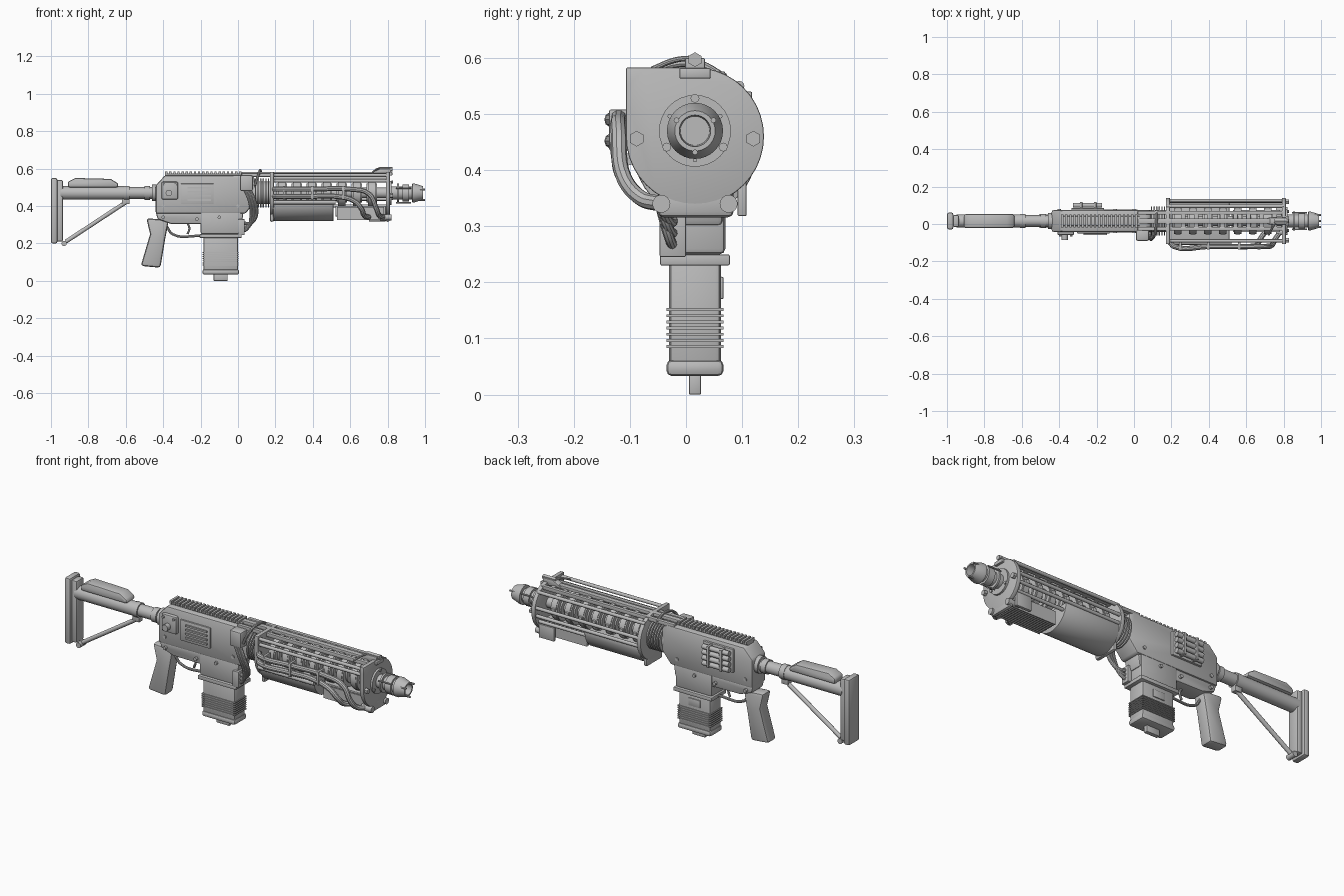
import bpy, bmesh, math
from mathutils import Vector

if "Cube" in bpy.data.objects:
    bpy.data.objects.remove(bpy.data.objects["Cube"])

metal = bpy.data.materials.new("plain grey metal")
metal.use_nodes = True
grey = (.5, .5, .5, 1)
metal.diffuse_color = grey
metal.node_tree.nodes["Principled BSDF"].inputs["Base Color"].default_value = grey

middle, bore = .016, .47      # sideways centre and bore height
soft, fine = .01, .003        # edge roundings
parts = []


def finish(name, bm, bevel=None):
    bmesh.ops.recalc_face_normals(bm, faces=bm.faces)
    if bevel:
        sharp = [edge for edge in bm.edges if edge.calc_face_angle(0) > .6]
        bmesh.ops.bevel(bm, geom=sharp, offset=bevel, segments=2,
                        profile=.5, affect='EDGES', clamp_overlap=True)
    mesh = bpy.data.meshes.new(name)
    bm.to_mesh(mesh)
    bm.free()
    mesh.materials.append(metal)
    obj = bpy.data.objects.new(name, mesh)
    bpy.context.collection.objects.link(obj)
    parts.append(obj)


def loft(bm, rings):
    """Skin a row of equal rings of points and cap both ends."""
    rows = [[bm.verts.new(point) for point in ring] for ring in rings]
    for near, far in zip(rows, rows[1:]):
        for k in range(len(near)):
            bm.faces.new((near[k - 1], near[k], far[k], far[k - 1]))
    bm.faces.new(rows[0])
    bm.faces.new(rows[-1])


def extrude_across(name, outline, sides, bevel=fine):
    """Extrude an (x, z) outline sideways."""
    bm = bmesh.new()
    loft(bm, [[(x, y, z) for x, z in outline] for y in sides])
    finish(name, bm, bevel)


def extrude_along(name, outline, ends, bevel=fine):
    """Extrude a (y, z) outline along the bore."""
    bm = bmesh.new()
    loft(bm, [[(x, y, z) for y, z in outline] for x in ends])
    finish(name, bm, bevel)


def box(name, xs, ys, zs, bevel=fine):
    left, right = xs
    low, high = zs
    outline = [(left, low), (right, low), (right, high), (left, high)]
    extrude_across(name, outline, ys, bevel)


def lathe(name, profile, sides=32):
    """Turn (x, radius) points about the bore."""
    bm = bmesh.new()
    loft(bm, [[(x, *polar(radius, math.tau * k / sides)) for k in range(sides)]
              for x, radius in profile])
    finish(name, bm)


def rod(name, start, end, radius, sides=16):
    start, end = Vector(start), Vector(end)
    bm = bmesh.new()
    bmesh.ops.create_cone(bm, cap_ends=True, segments=sides, radius1=radius,
                          radius2=radius, depth=(end - start).length)
    turn = (end - start).to_track_quat('Z', 'Y').to_matrix()
    for vert in bm.verts:
        vert.co = turn @ vert.co + (start + end) / 2
    finish(name, bm)


def rod_along(name, xs, y, z, radius, sides=16):
    start, end = xs
    rod(name, (start, y, z), (end, y, z), radius, sides)


def hose(name, points, radius):
    curve = bpy.data.curves.new(name, 'CURVE')
    curve.dimensions = '3D'
    curve.bevel_depth, curve.bevel_resolution = radius, 3
    curve.resolution_u, curve.use_fill_caps = 6, True
    spline = curve.splines.new('BEZIER')
    spline.bezier_points.add(len(points) - 1)
    for knot, point in zip(spline.bezier_points, points):
        knot.co = point
        knot.handle_left_type = knot.handle_right_type = 'AUTO'
    guide = bpy.data.objects.new(name + "_path", curve)
    bpy.context.collection.objects.link(guide)
    graph = bpy.context.evaluated_depsgraph_get()
    mesh = bpy.data.meshes.new_from_object(guide.evaluated_get(graph))
    bpy.data.objects.remove(guide)
    bm = bmesh.new()
    bm.from_mesh(mesh)
    bpy.data.meshes.remove(mesh)
    finish(name, bm)


def polar(radius, angle, height=bore):
    return middle + radius * math.cos(angle), height + radius * math.sin(angle)


def around(half):
    return middle - half, middle + half


def span(start, length):
    return start, start + length


def spread(start, step, count):
    return [start + step * i for i in range(count)]


# Stock: butt pad, buffer tube, cheek rest and strut
box("butt_pad", (-1, -.966), around(.045), (.2, .55), soft)
box("butt_plate", (-.97, -.935), around(.032), (.21, .54), soft)
rod_along("buffer_tube", (-.95, -.6), middle, bore, .036, 24)
rod_along("buffer_neck", (-.6, -.4), middle, bore, .031, 24)
for x, radius in ((-.61, .038), (-.5, .037), (-.46, .044)):
    rod_along("tube_collar", span(x, .03), middle, bore, radius, 24)
extrude_across("cheek_rest", [(-.91, .5), (-.64, .5), (-.64, .52), (-.68, .545),
                              (-.87, .55), (-.91, .53)], around(.037), soft)
rod("stock_strut", (-.92, middle, .21), (-.6, middle, .42), .011)
rod("strut_pivot", (-.93, -.01, .2), (-.93, .04, .2), .014)
box("strut_bracket", (-.62, -.58), around(.015), (.41, .45))

# Receiver
extrude_across("upper_receiver", [(-.44, .36), (.04, .36), (.09, .42), (.09, .55),
                                  (.06, .565), (-.39, .565), (-.44, .51)], around(.058), soft)
extrude_across("lower_receiver", [(-.44, .37), (-.43, .33), (-.36, .305), (.02, .3),
                                  (.03, .37)], around(.05), soft)
box("magazine_well", (-.2, .015), around(.054), (.25, .38), soft)
box("well_lip", (-.205, .02), around(.062), (.23, .25))
extrude_across("pistol_grip", [(-.49, .335), (-.37, .325), (-.39, .22), (-.415, .07),
                               (-.52, .08), (-.47, .25)], around(.036), .015)
hose("trigger_guard", [(-.38, middle, .29), (-.35, middle, .25), (-.2, middle, .24)], .007)
hose("trigger", [(-.27, middle, .31), (-.26, middle, .28), (-.27, middle, .25)], .006)

# Magazine
box("magazine", (-.185, 0), around(.046), (.04, .24), soft)
for z in spread(.083, .011, 7):
    box("magazine_rib", (-.19, .004), around(.051), span(z, .005), None)
box("magazine_base", (-.19, .005), around(.051), (.033, .062), soft)
box("magazine_catch", (-.13, -.055), around(.011), (0, .04))
box("magazine_window", (-.13, -.06), span(.06, .007), (.17, .21))

# Top rail with teeth
box("top_rail", (-.39, .03), around(.026), (.56, .574))
for x in spread(-.39, .022, 19):
    box("rail_tooth", span(x, .012), around(.034), (.57, .586), None)

# Near side panels
box("selector_panel", (-.41, -.32), (-.06, -.03), (.435, .53), soft)
rod("selector_knob", (-.37, -.085, bore), (-.37, -.05, bore), .017)
for x in (-.395, -.335):
    rod("panel_bolt", (x, -.068, .515), (x, -.05, .515), .007, 6)
box("vent_panel", (-.305, -.13), (-.05, -.03), (.41, .52))
for z in spread(.428, .022, 4):
    box("vent_louvre", (-.27, -.145), (-.058, -.045), span(z, .009), None)
box("hose_block", (.01, .08), (-.09, -.03), (.48, .565), soft)
box("hose_socket", (0, .035), (-.047, 0), (.245, .33))
for shift in spread(0, .014, 3):
    hose("feed_hose", [(.035 + shift, -.075, .49), (.06 + shift, -.075, .43),
                       (.07 + shift, -.05, .35), (.05 + shift / 2, -.03, .28 + shift),
                       (.01, -.02, .26 + shift * 2)], .009)

# Far side cell holder and receiver pins
box("cell_tray", (-.335, -.16), (.06, .085), (.42, .545))
for z in spread(.438, .029, 4):
    rod_along("power_cell", (-.325, -.17), .1, z, .013)
for x in (-.29, -.215):
    box("cell_strap", span(x, .014), (.08, .118), (.425, .54))
for x, z in ((-.4, .4), (-.4, .34), (-.1, .34), (0, .4), (-.22, .33)):
    left, right = around(.063)
    rod("receiver_pin", (x, left, z), (x, right, z), .009, 12)

# Bellows between receiver and barrel cage
rod_along("bellows_core", (.08, .18), middle, bore, .06, 32)
for x in spread(.09, .014, 6):
    rod_along("bellows_ring", span(x, .007), middle, bore, .078, 32)
hose("bellows_cable", [(.09, -.085, .51), (.11, -.06, .57), (.12, middle, .59),
                       (.12, .07, .565)], .007)

# Cage end plates: a disc with one square shoulder and a flat chin
plate = []
for k in range(40):
    angle = math.tau * k / 40
    across, up = math.cos(angle), math.sin(angle)
    square = across < 0 < up
    reach = .123 / max(-across, up) if square else .123
    plate.append(polar(reach, angle, .46))
for name, x in (("front_plate", .79), ("rear_plate", .17)):
    extrude_along(name, plate, span(x, .022))
    box(name + "_chin", span(x, .022), (-.05, .085), (.316, .37), soft)

# Barrel core with coil drums
rod_along("barrel_core", (.17, .82), middle, bore, .028, 24)
for x in spread(.235, .08, 7):
    for half, radius in ((.028, .05), (.02, .07), (.013, .073)):
        rod_along("coil_drum", (x - half, x + half), middle, bore, radius, 24)
    box("coil_clip", span(x - .01, .02), (.07, .098), (.455, .485))

# Cage rods and slotted top deck
for y, z in ((-.09, .565), (-.09, .535), (.095, .55), (.125, .48), (.122, .437), (.1, .4)):
    rod_along("cage_rod", (.17, .8), y, z, .009, 12)
for y in (-.035, .05):
    box("deck_strip", (.02, .8), span(y, .02), (.556, .576))
for x in spread(.18, .07, 9):
    box("deck_bridge", span(x, .025), (-.035, .07), (.558, .572))
box("deck_spine", (.02, .8), around(.014), (.565, .583))
extrude_across("sight_base", [(.71, .575), (.815, .575), (.815, .6), (.76, .6)], around(.018))
rod_along("sight_knob", (.75, .825), middle, .597, .013, 6)
hose("sight_cable", [(.76, middle, .6), (.74, -.02, .596), (.72, -.06, .58)], .005)

# Lower handguard and front cooling fins
trough = [polar(.108, math.pi * (1 + k / 16), .428) for k in range(17)]
extrude_along("lower_handguard", trough, (.188, .51))
box("fin_core", (.52, .79), around(.045), (.345, .4))
for y in spread(-.042, .0122, 10):
    box("cooling_fin", (.53, .78), span(y, .006), (.325, .395), None)
box("side_tab", (.7, .79), (.092, .108), (.318, .39))

# Side coolant pipes ending in round caps under the front plate
for bend, z in ((.7, .49), (.62, .452)):
    hose("coolant_pipe", [(.19, -.095, z), (.215, -.12, z), (.4, -.12, z),
                          (bend - .1, -.12, z), (bend, -.12, z - .025),
                          (bend + .04, -.11, .385), (bend + .055, -.08, .35),
                          (bend + .08, -.045, .34)], .014)
rod_along("side_conduit", (.19, .52), -.1, .42, .011, 12)
for x in (.24, .39, .555):
    box("pipe_clamp", span(x, .014), (-.137, -.085), (.435, .508))
for y in around(.06):
    rod_along("pipe_cap", (.76, .822), y, .34, .016)

# Front plate fittings
for y in around(.104):
    rod_along("plate_bolt", (.81, .828), y, .456, .014, 6)
box("plate_latch", (.81, .825), around(.028), (.563, .582))

# Muzzle with flange, hollow bell and prongs
rod_along("muzzle_flange", (.8, .822), middle, bore, .064, 32)
rod_along("muzzle_neck", (.82, .95), middle, bore, .035, 32)
for start, length, radius in ((.85, .01, .05), (.88, .035, .046)):
    rod_along("muzzle_ring", span(start, length), middle, bore, radius, 32)
lathe("muzzle_bell", [(.93, .034), (.932, .05), (.945, .05), (.99, .036), (.99, .028),
                      (.95, .026)])
for k in range(3):
    angle = math.pi / 2 + math.tau * k / 3
    rod_along("flange_screw", (.82, .828), *polar(.058, angle), .008, 8)
    rod_along("muzzle_prong", (.845, .925), *polar(-.052, angle), .004, 8)
    rod_along("tip_prong", (.94, 1), *polar(-.038, angle), .005, 8)

# Smooth shading with sharp edges kept
bpy.ops.object.select_all(action='DESELECT')
for obj in parts:
    obj.select_set(True)
bpy.context.view_layer.objects.active = parts[0]
bpy.ops.object.shade_smooth_by_angle(angle=math.radians(35))
